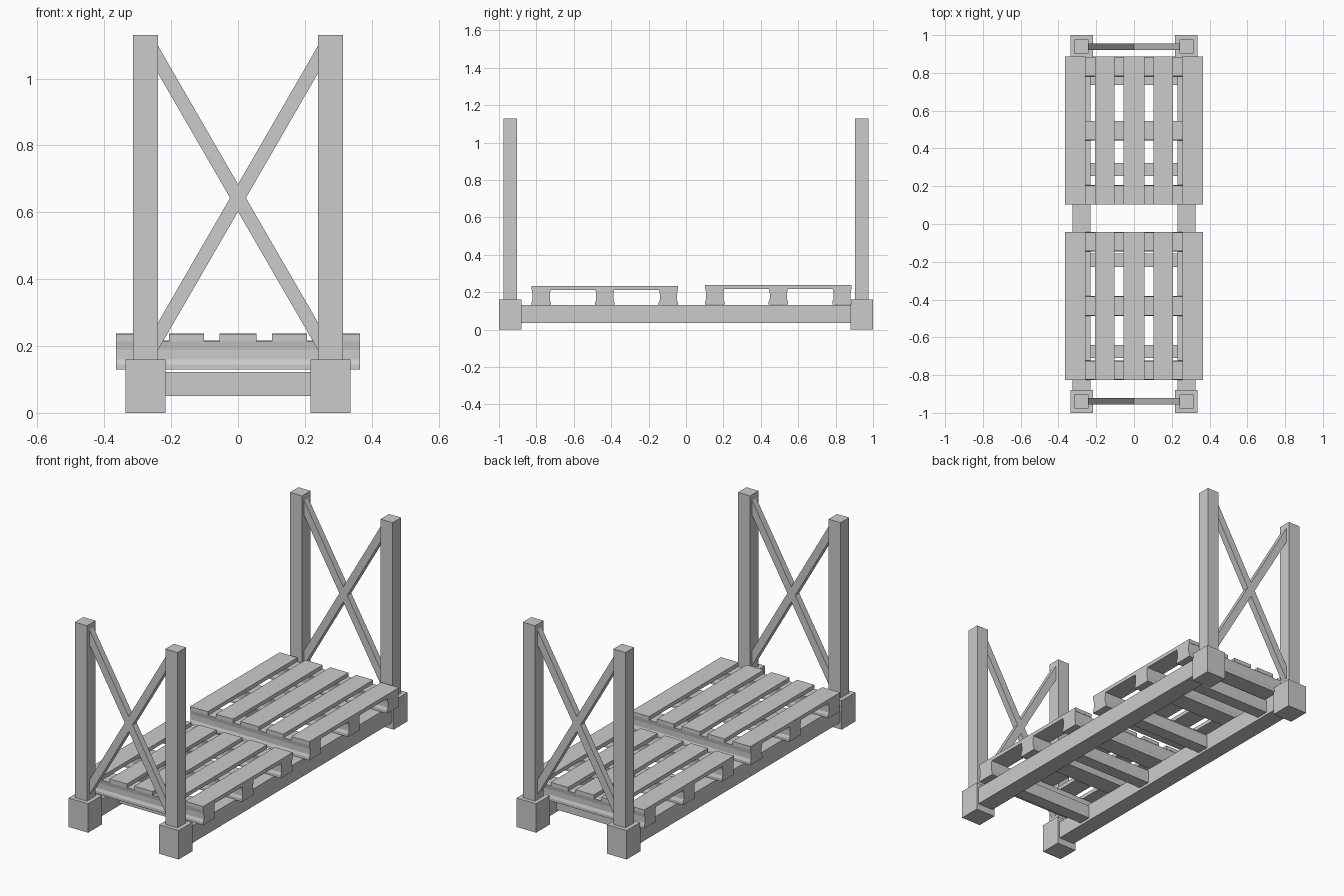
import bpy

if "Cube" in bpy.data.objects:
    bpy.data.objects.remove(bpy.data.objects["Cube"])


def prism(name, profile, to_xyz, lo, hi):
    """Extrude a closed 2D profile between lo and hi."""
    n = len(profile)
    verts = [to_xyz(a, b, d) for d in (lo, hi) for a, b in profile]
    faces = [tuple(range(n))[::-1], tuple(range(n, 2 * n))]
    faces += [(i, (i + 1) % n, n + (i + 1) % n, n + i) for i in range(n)]
    mesh = bpy.data.meshes.new(name)
    mesh.from_pydata(verts, [], faces)
    obj = bpy.data.objects.new(name, mesh)
    bpy.context.collection.objects.link(obj)
    # consistent outward normals
    import bmesh
    bm = bmesh.new()
    bm.from_mesh(mesh)
    bmesh.ops.recalc_face_normals(bm, faces=bm.faces)
    bm.to_mesh(mesh)
    bm.free()
    return obj


def box(name, x0, x1, y0, y1, z0, z1):
    return prism(name, [(x0, y0), (x1, y0), (x1, y1), (x0, y1)],
                 lambda a, b, d: (a, b, d), z0, z1)


# Feet and upright posts at the four corners
for sx in (-1, 1):
    for sy in (-1, 1):
        cx, cy = sx * 0.277, sy * 0.94
        box("foot", cx - 0.06, cx + 0.06, cy - 0.06, cy + 0.06, 0, 0.16)
        box("post", cx - 0.037, cx + 0.037, cy - 0.037, cy + 0.037, 0.16, 1.13)
    # Long side beams running between the feet
    cx = sx * 0.278
    box("side_beam", cx - 0.048, cx + 0.048, -0.88, 0.88, 0.036, 0.132)

# Cross bars joining the side beams
for y in (-0.675, -0.192, 0.288, 0.77):
    box("cross_bar", -0.23, 0.23, y - 0.035, y + 0.035, 0.05, 0.123)

# X braces between the posts, one outline per end
w, s, zc, h = 0.24, 1.73, 0.643, 0.041
x_outline = [(0, zc + h), (w, zc + s * w + h), (w, zc + s * w - h), (h / s, zc),
             (w, zc - s * w + h), (w, zc - s * w - h), (0, zc - h),
             (-w, zc - s * w - h), (-w, zc - s * w + h), (-h / s, zc),
             (-w, zc + s * w - h), (-w, zc + s * w + h)]
for y in (-0.938, 0.938):
    prism("x_brace", x_outline, lambda a, b, d: (a, d, b), y - 0.018, y + 0.018)

# Two pallets: waisted bearers under five slats
for name, cy, z in (("front_pallet", -0.434, 0.13), ("back_pallet", 0.494, 0.134)):
    for off in (-0.34, 0, 0.34):
        y = cy + off
        half = [(0.052, z), (0.052, z + 0.015), (0.046, z + 0.03),
                (0.046, z + 0.06), (0.05, z + 0.083)]
        profile = [(y + a, b) for a, b in half] + [(y - a, b) for a, b in half[::-1]]
        prism(name + "_bearer", profile, lambda a, b, d: (d, a, b), -0.365, 0.365)
    for x0, x1 in ((-0.365, -0.256), (-0.207, -0.102), (-0.056, 0.056),
                   (0.102, 0.207), (0.256, 0.365)):
        box(name + "_slat", x0, x1, cy - 0.392, cy + 0.392, z + 0.083, z + 0.104)
